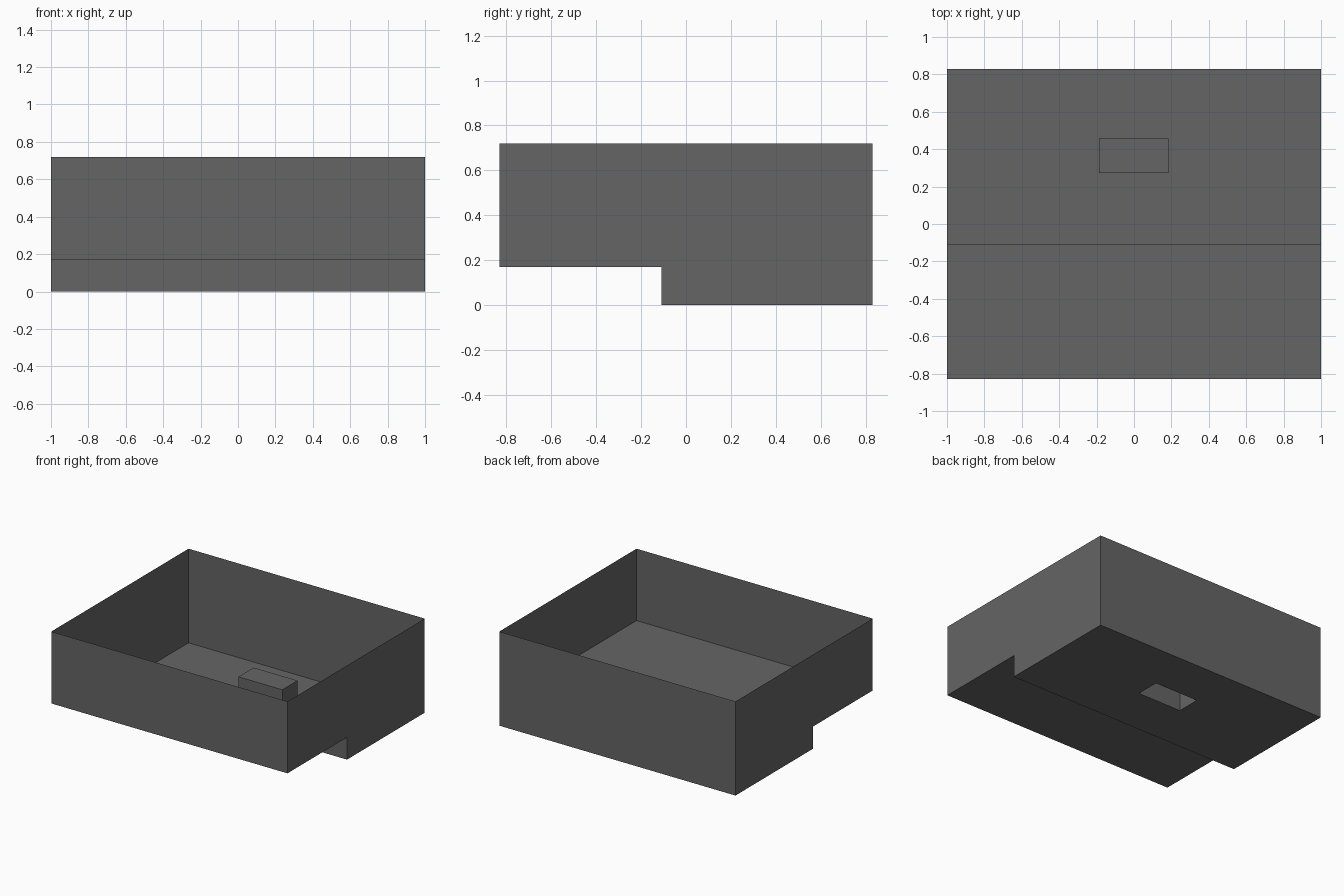
import bpy, bmesh

if "Cube" in bpy.data.objects:
    bpy.data.objects.remove(bpy.data.objects["Cube"])

# Stepped side profile (y, z), open between the last and first point
PROFILE = [(-0.83, 0.72), (-0.83, 0.17), (-0.11, 0.17),
           (-0.11, 0.0), (0.83, 0.0), (0.83, 0.72)]
BUMP_X = (-0.187, 0.184)
BUMP_Y = (0.273, 0.457)
BUMP_H = 0.17

bm = bmesh.new()

# Thin open-topped tub: two side walls joined by the profile strips
left = [bm.verts.new((-1, y, z)) for y, z in PROFILE]
right = [bm.verts.new((1, y, z)) for y, z in PROFILE]
bm.faces.new(left)
bm.faces.new(right[::-1])
for i in range(len(PROFILE) - 1):
    bm.faces.new((left[i + 1], left[i], right[i], right[i + 1]))
bmesh.ops.recalc_face_normals(bm, faces=bm.faces[:])


def floor_faces():
    return [f for f in bm.faces if all(v.co.z < 1e-4 for v in f.verts)]


# Cut the lower floor around the raised block
cuts = [((x, 0, 0), (1, 0, 0)) for x in BUMP_X]
cuts += [((0, y, 0), (0, 1, 0)) for y in BUMP_Y]
for co, no in cuts:
    faces = floor_faces()
    edges = {e for f in faces for e in f.edges}
    verts = {v for f in faces for v in f.verts}
    bmesh.ops.bisect_plane(bm, geom=faces + list(edges) + list(verts),
                           dist=1e-5, plane_co=co, plane_no=no)

# Push the middle patch up: a block inside, a pocket underneath
patch = [f for f in floor_faces()
         if BUMP_X[0] < f.calc_center_median().x < BUMP_X[1]
         and BUMP_Y[0] < f.calc_center_median().y < BUMP_Y[1]]
top = bmesh.ops.extrude_discrete_faces(bm, faces=patch)["faces"]
bmesh.ops.translate(bm, vec=(0, 0, BUMP_H),
                    verts=list({v for f in top for v in f.verts}))

mesh = bpy.data.meshes.new("stepped_tub")
bm.to_mesh(mesh)
bm.free()

grey = bpy.data.materials.new("dark grey")
grey.diffuse_color = (0.13, 0.13, 0.13, 1)
grey.use_nodes = True
grey.node_tree.nodes["Principled BSDF"].inputs["Base Color"].default_value = grey.diffuse_color
mesh.materials.append(grey)
bpy.context.collection.objects.link(bpy.data.objects.new("stepped_tub", mesh))
